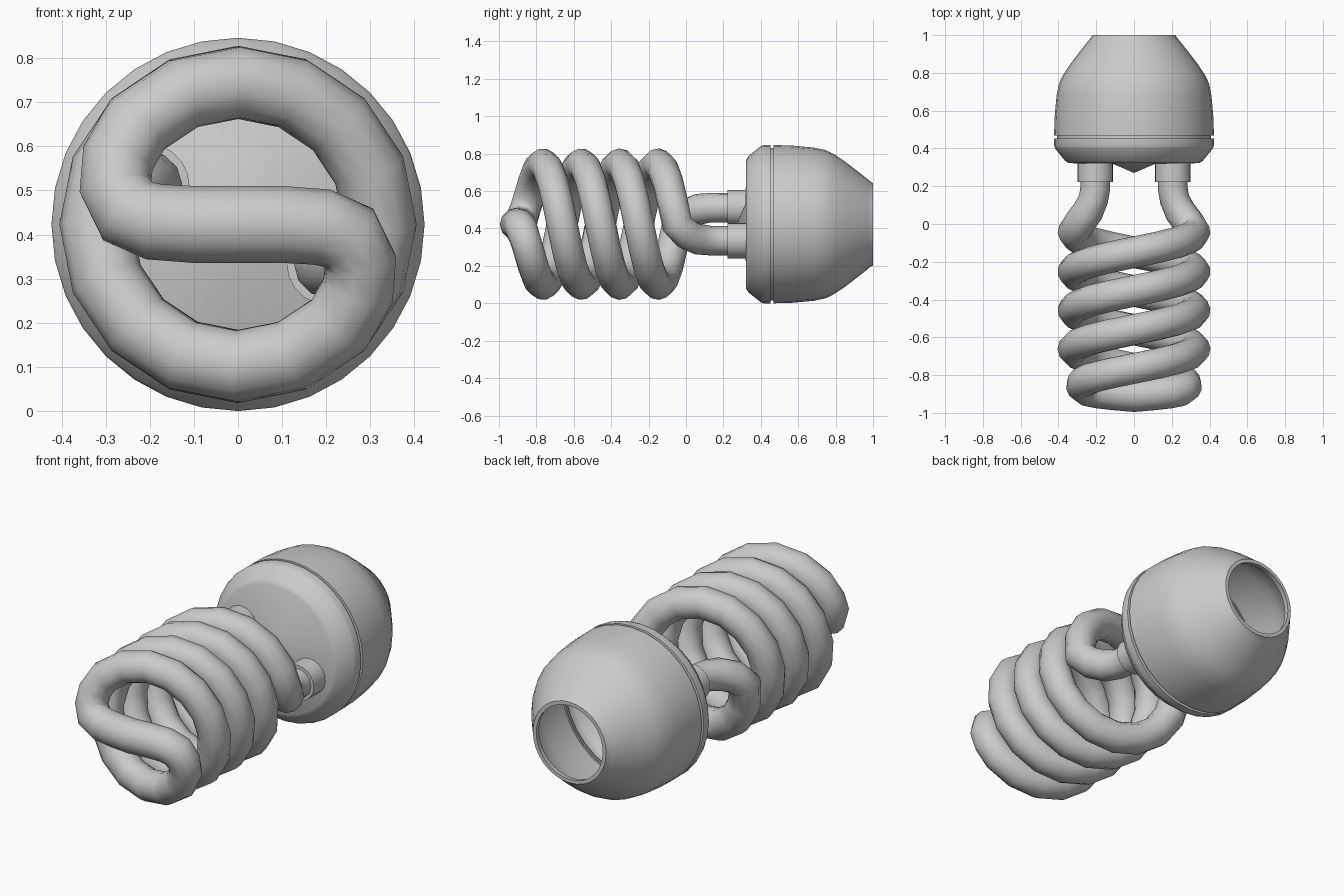
import bpy, bmesh
from math import sin, cos, pi, radians

if "Cube" in bpy.data.objects:
    bpy.data.objects.remove(bpy.data.objects["Cube"])

ZC = 0.423  # height of the lamp axis, which runs along y


def finish(ob, angle=35):
    bpy.ops.object.select_all(action='DESELECT')
    ob.select_set(True)
    bpy.context.view_layer.objects.active = ob
    bpy.ops.object.shade_smooth_by_angle(angle=radians(angle))


def lathe(name, profile, cx=0.0, cz=ZC, n=32):
    """Revolve (radius, y) points about a line parallel to y."""
    bm = bmesh.new()
    rings = []
    for r, y in profile:
        if r == 0:
            rings.append([bm.verts.new((cx, y, cz))] * n)
        else:
            rings.append([bm.verts.new((cx + r * cos(2 * pi * i / n), y,
                                        cz + r * sin(2 * pi * i / n)))
                          for i in range(n)])
    for a, b in zip(rings, rings[1:]):
        for i in range(n):
            j = (i + 1) % n
            quad = list(dict.fromkeys((a[i], b[i], b[j], a[j])))
            bm.faces.new(quad)
    bmesh.ops.recalc_face_normals(bm, faces=bm.faces)
    me = bpy.data.meshes.new(name)
    bm.to_mesh(me)
    bm.free()
    ob = bpy.data.objects.new(name, me)
    bpy.context.collection.objects.link(ob)
    finish(ob)
    return ob


# Front collar with shallow cone in the middle, and the recessed groove behind it
lathe("base_collar", [(0, 0.27), (0.11, 0.318), (0.345, 0.322), (0.365, 0.335),
                      (0.418, 0.40), (0.423, 0.415), (0.423, 0.452),
                      (0.408, 0.453), (0.408, 0.475)])

# Rear housing, hollow with an open back
lathe("base_housing", [(0.40, 0.468), (0.423, 0.468), (0.421, 0.56), (0.41, 0.68),
                       (0.397, 0.745), (0.375, 0.79), (0.335, 0.85),
                       (0.285, 0.915), (0.24, 0.972), (0.228, 0.985),
                       (0.22, 1.0), (0.2, 1.0), (0.205, 0.97)])

# Sockets holding the two tube ends
for side, s in (("right", 1), ("left", -1)):
    lathe("socket_" + side, [(0, 0.222), (0.095, 0.222), (0.095, 0.335)],
          cx=s * 0.205, cz=ZC - s * 0.088, n=20)

# Glass tube: one strand from socket to the front bar, mirrored by a half turn
R, PITCH = 0.322, 0.41
half = [(0.205, 0.30, -0.088), (0.205, 0.19, -0.088), (0.215, 0.13, -0.088),
        (0.245, 0.065, -0.08), (0.29, 0.005, -0.055)]
for k in range(0, 31):
    a = radians(675 * k / 30)
    half.append((R * cos(a), -0.047 - PITCH * a / (2 * pi), R * sin(a)))
half += [(0.272, -0.838, -0.15), (0.278, -0.858, -0.085),
         (0.25, -0.877, -0.03), (0.19, -0.889, -0.006), (0.1, -0.899, 0)]
path = half + [(0, -0.908, 0)] + [(-x, y, -z) for x, y, z in reversed(half)]

cu = bpy.data.curves.new("spiral_tube", 'CURVE')
cu.dimensions = '3D'
cu.bevel_depth = 0.083
cu.bevel_resolution = 4
cu.use_fill_caps = True
sp = cu.splines.new('POLY')
sp.points.add(len(path) - 1)
for p, (x, y, z) in zip(sp.points, path):
    p.co = (x, y, z + ZC, 1)
    p.radius = 1.05 if y < -0.86 else (0.95 if y > 0.1 else 1.0)
tube = bpy.data.objects.new("spiral_tube", cu)
bpy.context.collection.objects.link(tube)
bpy.ops.object.select_all(action='DESELECT')
tube.select_set(True)
bpy.context.view_layer.objects.active = tube
bpy.ops.object.convert(target='MESH')
finish(bpy.context.view_layer.objects.active, 60)
